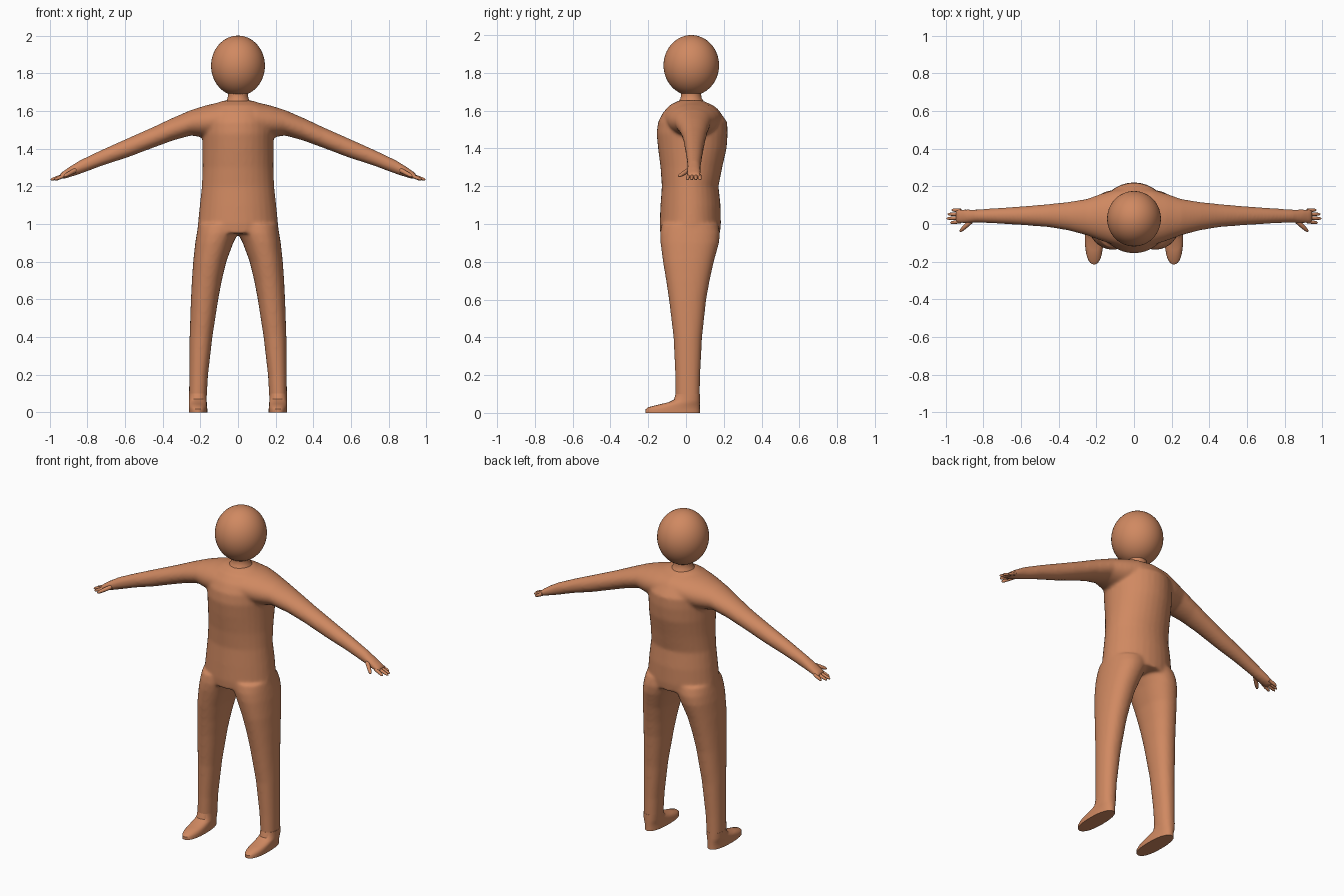
import bpy, bmesh, math
from mathutils import Vector

cube = bpy.data.objects.get("Cube")
if cube:
    bpy.data.objects.remove(cube, do_unlink=True)

skin = bpy.data.materials.new("warm_tan")
skin.use_nodes = True
skin.diffuse_color = (0.63, 0.25, 0.12, 1)
bsdf = next(n for n in skin.node_tree.nodes if n.type == 'BSDF_PRINCIPLED')
bsdf.inputs["Base Color"].default_value = skin.diffuse_color
bsdf.inputs["Roughness"].default_value = 0.7


def skin_rings(bm, rings):
    """Join equal rings of points into a closed tube."""
    loops = [[bm.verts.new(p) for p in ring] for ring in rings]
    n = len(loops[0])
    for a, b in zip(loops, loops[1:]):
        for i in range(n):
            j = (i + 1) % n
            bm.faces.new((a[i], a[j], b[j], b[i]))
    bm.faces.new(loops[0][::-1])
    bm.faces.new(loops[-1])


def loft(bm, axis, sections, side=1, power=2.0, n=32):
    """Sections: position on axis, then low/high of the two other axes."""
    rings = []
    for pos, u0, u1, v0, v1 in sections:
        ring = []
        for i in range(n):
            t = 2 * math.pi * i / n
            c, s = math.cos(t), math.sin(t)
            u = (u0 + u1) / 2 + (u1 - u0) / 2 * math.copysign(abs(c) ** (2 / power), c)
            v = (v0 + v1) / 2 + (v1 - v0) / 2 * math.copysign(abs(s) ** (2 / power), s)
            x, y, z = (u, v, pos) if axis == 'z' else (pos, u, v)
            ring.append((x * side, y, z))
        rings.append(ring)
    skin_rings(bm, rings)


def finger(bm, a, b, radius, side):
    """Tapered round-tipped rod from a to b."""
    a, b = (Vector((p[0] * side, p[1], p[2])) for p in (a, b))
    d = b - a
    rot = d.to_track_quat('Z', 'Y')
    rings = []
    for t, r in ((0, 1), (0.5, 0.95), (0.85, 0.75), (0.96, 0.45), (1, 0.15)):
        rings.append([a + d * t + rot @ Vector((math.cos(k * math.pi / 5), math.sin(k * math.pi / 5), 0)) * radius * r
                      for k in range(10)])
    skin_rings(bm, rings)


def finish(bm, name, angle=40):
    bmesh.ops.recalc_face_normals(bm, faces=bm.faces[:])
    mesh = bpy.data.meshes.new(name)
    bm.to_mesh(mesh)
    bm.free()
    mesh.materials.append(skin)
    ob = bpy.data.objects.new(name, mesh)
    bpy.context.collection.objects.link(ob)
    bpy.ops.object.select_all(action='DESELECT')
    ob.select_set(True)
    bpy.context.view_layer.objects.active = ob
    bpy.ops.object.shade_smooth_by_angle(angle=math.radians(angle))
    return ob


# Body: torso, legs and arms fused into one soft skin
torso = [(0.95, 0.217, -0.137, 0.18), (1.0, 0.213, -0.14, 0.185), (1.1, 0.203, -0.135, 0.183),
         (1.2, 0.192, -0.128, 0.172), (1.3, 0.188, -0.135, 0.192), (1.4, 0.189, -0.148, 0.215),
         (1.48, 0.19, -0.156, 0.221), (1.54, 0.188, -0.148, 0.218), (1.59, 0.175, -0.122, 0.182),
         (1.63, 0.145, -0.085, 0.135), (1.655, 0.08, -0.035, 0.085)]
leg = [(0.06, 0.167, 0.26, -0.055, 0.072), (0.2, 0.159, 0.259, -0.057, 0.075), (0.4, 0.136, 0.257, -0.066, 0.085),
       (0.6, 0.105, 0.25, -0.09, 0.107), (0.7, 0.086, 0.245, -0.105, 0.125), (0.8, 0.062, 0.238, -0.122, 0.147),
       (0.9, 0.025, 0.227, -0.135, 0.175), (0.95, 0.0, 0.219, -0.137, 0.18), (1.0, -0.03, 0.21, -0.13, 0.17)]
arm = [(0.0, -0.12, 0.19, 1.47, 1.655), (0.1, -0.112, 0.182, 1.462, 1.646), (0.17, -0.09, 0.162, 1.458, 1.63),
       (0.25, -0.06, 0.133, 1.47, 1.605), (0.35, -0.034, 0.117, 1.442, 1.562), (0.45, -0.017, 0.106, 1.405, 1.515),
       (0.59, -0.006, 0.094, 1.352, 1.453), (0.72, 0.002, 0.085, 1.31, 1.395), (0.84, 0.008, 0.077, 1.265, 1.338),
       (0.9, 0.003, 0.079, 1.246, 1.3), (0.945, 0.004, 0.08, 1.235, 1.268)]
bm = bmesh.new()
loft(bm, 'z', [(z, -w, w, a, b) for z, w, a, b in torso])
for side in (1, -1):
    loft(bm, 'z', leg, side, 2.2)
    loft(bm, 'x', arm, side, 2.0)
body = finish(bm, "body")
remesh = body.modifiers.new("fuse", 'REMESH')
remesh.mode = 'VOXEL'
remesh.voxel_size = 0.009
remesh.use_smooth_shade = True
soft = body.modifiers.new("soften", 'SMOOTH')
soft.factor = 0.5
soft.iterations = 8
for name in ("fuse", "soften"):
    bpy.ops.object.modifier_apply(modifier=name)
if not body.data.materials:
    body.data.materials.append(skin)
bpy.ops.object.shade_smooth()

# Neck, flaring into the shoulders
bm = bmesh.new()
loft(bm, 'z', [(z, -r, r, 0.027 - r, 0.027 + r) for z, r in
               ((1.62, 0.085), (1.65, 0.066), (1.665, 0.056), (1.685, 0.053), (1.73, 0.056))])
finish(bm, "neck")

# Head
bm = bmesh.new()
bmesh.ops.create_uvsphere(bm, u_segments=48, v_segments=32, radius=1)
bmesh.ops.scale(bm, vec=(0.143, 0.147, 0.16), verts=bm.verts[:])
bmesh.ops.translate(bm, vec=(0, 0.028, 1.84), verts=bm.verts[:])
finish(bm, "head")

# Feet and fingers
foot = [(0.0, 0.163, 0.261, -0.215, 0.073), (0.018, 0.163, 0.261, -0.215, 0.073), (0.03, 0.164, 0.261, -0.2, 0.073),
        (0.045, 0.165, 0.261, -0.14, 0.073), (0.057, 0.166, 0.261, -0.09, 0.073), (0.07, 0.167, 0.26, -0.064, 0.073),
        (0.1, 0.166, 0.26, -0.055, 0.073)]
tips = [(0.975, 0.006), (0.996, 0.029), (0.99, 0.052), (0.968, 0.075)]
for side, word in ((1, "left"), (-1, "right")):
    bm = bmesh.new()
    loft(bm, 'z', foot, side, 2.3)
    finish(bm, word + "_foot")

    bm = bmesh.new()
    for i, (x, y) in enumerate(tips):
        finger(bm, (0.92, 0.014 + 0.019 * i, 1.258), (x, y, 1.235), 0.01, side)
    finger(bm, (0.865, 0.014, 1.285), (0.925, -0.04, 1.252), 0.012, side)
    finish(bm, word + "_fingers")
